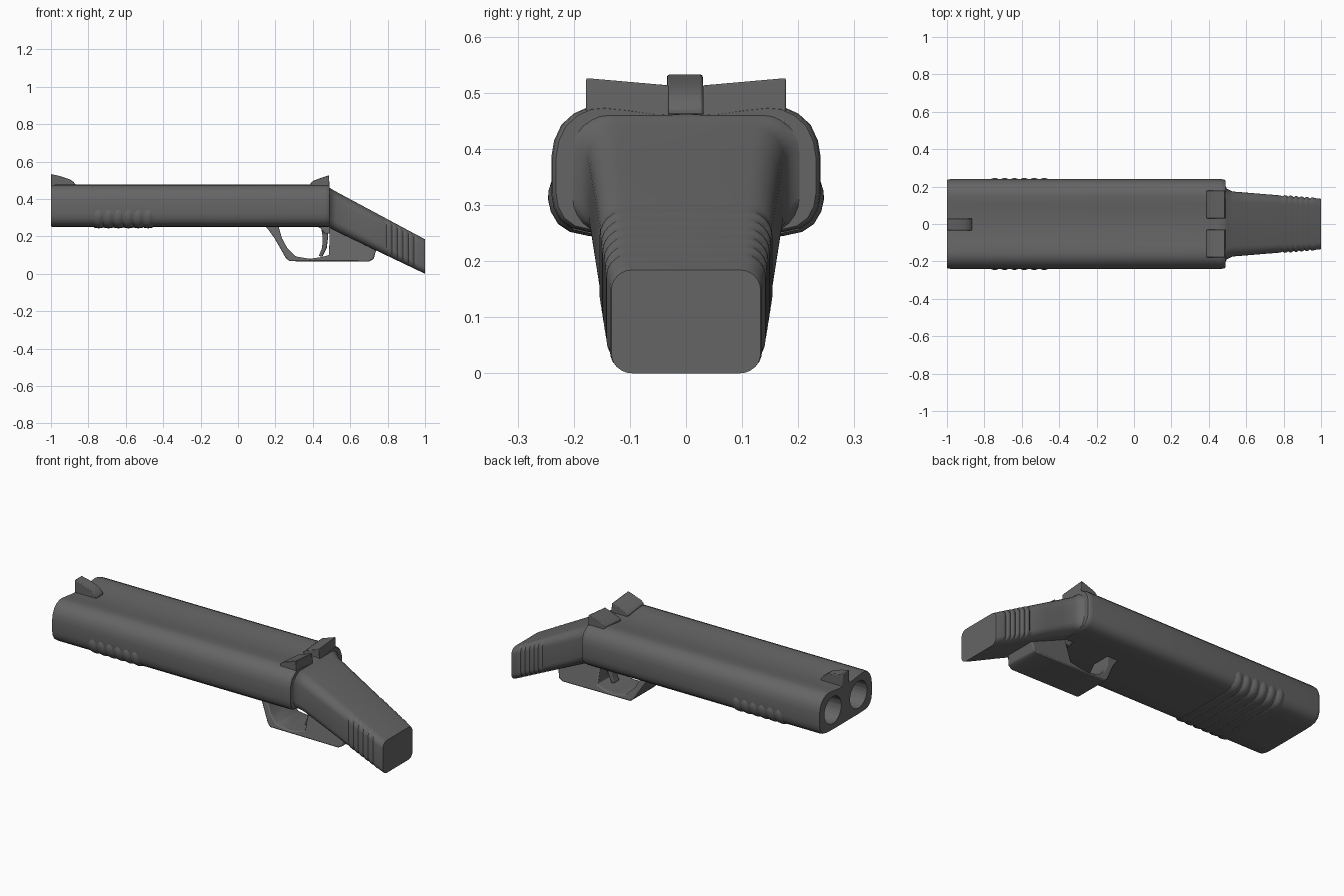
import bpy, bmesh, math

if "Cube" in bpy.data.objects:
    bpy.data.objects.remove(bpy.data.objects["Cube"])

# Dark gunmetal grey shared by every part
dark = bpy.data.materials.new("dark_grey")
dark.diffuse_color = (.13, .13, .13, 1)
dark.use_nodes = True
dark.node_tree.nodes["Principled BSDF"].inputs["Base Color"].default_value = dark.diffuse_color


def loft(name, rings, bevel=0.0, angle=35):
    """Skin a list of equal-length closed rings and cap both ends."""
    bm = bmesh.new()
    vs = [[bm.verts.new(p) for p in r] for r in rings]
    n = len(rings[0])
    for a, b in zip(vs, vs[1:]):
        for i in range(n):
            j = (i + 1) % n
            bm.faces.new((a[i], a[j], b[j], b[i]))
    bm.faces.new(vs[0][::-1])
    bm.faces.new(vs[-1])
    bmesh.ops.recalc_face_normals(bm, faces=bm.faces)
    me = bpy.data.meshes.new(name)
    bm.to_mesh(me)
    bm.free()
    me.materials.append(dark)
    ob = bpy.data.objects.new(name, me)
    bpy.context.collection.objects.link(ob)
    if bevel:
        m = ob.modifiers.new("soft_edges", 'BEVEL')
        m.width, m.segments, m.limit_method = bevel, 2, 'ANGLE'
    smooth(ob, angle)
    return ob


def smooth(ob, angle=35):
    bpy.ops.object.select_all(action='DESELECT')
    ob.select_set(True)
    bpy.context.view_layer.objects.active = ob
    bpy.ops.object.shade_smooth_by_angle(angle=math.radians(angle))


def plate(name, profile, y0, y1, taper=0.0, **kw):
    """Extrude an x/z profile sideways, optionally narrowing with height."""
    return loft(name, [[(x, y * (1 - taper * (z - .065)), z) for x, z in profile]
                       for y in (y0, y1)], **kw)


def mirrored(half):
    return half + [(-y, z) for y, z in reversed(half) if y > 0]


def scaled(section, x, s, cz):
    return [(x, y * s, cz + (z - cz) * s) for y, z in section]


def rounded(x, w, zb, zt, r, n=6):
    """Rounded rectangle in the y/z plane."""
    pts = []
    for k, (sy, cz) in enumerate([(1, zt - r), (-1, zt - r), (-1, zb + r), (1, zb + r)]):
        for i in range(n + 1):
            a = math.pi / 2 * (k + i / n)
            pts.append((x, sy * (w - r) + r * math.cos(a), cz + r * math.sin(a)))
    return pts


# Barrel body with a shallow groove along the top
section = mirrored([(0, .462), (.06, .465), (.11, .472), (.15, .476), (.175, .474),
                    (.20, .463), (.222, .443), (.235, .415), (.24, .385), (.24, .32),
                    (.236, .295), (.225, .274), (.205, .259), (.175, .252), (.12, .25), (0, .25)])
body = loft("barrel_body", [scaled(section, x, s, .365) for x, s in
            [(-1, .975), (-.995, .99), (-.98, 1), (.465, 1), (.483, .99), (.49, .965)]])

# Twin bores
for side in (-1, 1):
    bpy.ops.mesh.primitive_cylinder_add(vertices=32, radius=.076, depth=.8,
                                        location=(-.9, side * .115, .362),
                                        rotation=(0, math.pi / 2, 0))
    cutter = bpy.context.object
    cutter.name = "bore_cutter"
    cutter.hide_render = True
    cutter.data.materials.append(dark)
    mod = body.modifiers.new("bore", 'BOOLEAN')
    mod.object, mod.solver = cutter, 'EXACT'
    bpy.context.view_layer.objects.active = body
    bpy.ops.object.modifier_apply(modifier=mod.name)
    bpy.data.objects.remove(cutter)
smooth(body)

# Gripping ribs wrapped around the underside near the muzzle
rib = mirrored([(0, .33), (.22, .36), (.239, .345), (.245, .325), (.246, .31), (.241, .288),
                (.228, .266), (.207, .252), (.175, .245), (0, .243)])
for i in range(6):
    x = -.745 + i * .053
    loft("fore_rib_%d" % (i + 1), [scaled(rib, x + dx, s, .36) for dx, s in
         [(-.026, .965), (-.018, .982), (-.008, .996), (0, 1), (.008, .996), (.018, .982),
          (.026, .965)]], angle=60)


# Sloping grip with scalloped sides
def grip_ring(x, dw=0.0, shrink=0.0):
    t = (x - .5) / .5
    top, bottom = .452 - .268 * t, .238 - .238 * t
    w = .176 - .041 * t + dw
    return rounded(x, w - shrink, bottom + shrink, top - shrink, .058 - .022 * t)


grip = [rounded(.46, .21, .252, .464, .066), rounded(.488, .206, .25, .461, .066),
        rounded(.497, .188, .241, .455, .062)]
grip += [grip_ring(x) for x in (.525, .6, .7, .78)]
for i in range(6):
    x = .795 + i * .029
    grip += [grip_ring(x, -.004), grip_ring(x + .009, .003), grip_ring(x + .019, .003)]
grip += [grip_ring(.975), grip_ring(.995), grip_ring(1.0, -.002)]
loft("grip", grip, angle=50)

# Trigger guard: front strap, floor and rear block in one outline
guard = [(.14, .26), (.165, .232), (.195, .19), (.255, .085), (.275, .067), (.70, .065),
         (.725, .078), (.745, .15), (.60, .24), (.49, .28), (.487, .10), (.44, .088),
         (.385, .08), (.31, .092), (.265, .135), (.235, .19), (.215, .26)]
plate("trigger_guard", guard, -.108, .108, taper=2.6, bevel=.006)

# Trigger
plate("trigger", [(.44, .27), (.452, .20), (.45, .14), (.432, .095), (.45, .09),
                  (.475, .14), (.482, .20), (.482, .27)], -.025, .025, bevel=.006)

# Rear housing between body and trigger
plate("trigger_housing", [(.40, .262), (.44, .245), (.462, .215), (.52, .215), (.52, .28),
                          (.40, .28)], -.1, .1, taper=2.6, bevel=.005)

# Front sight blade
plate("front_sight", [(-1, .44), (-1, .533), (-.95, .522), (-.90, .505), (-.878, .49),
                      (-.865, .472), (-.865, .44)], -.034, .03, bevel=.004)

# Rear sight pair, rising outwards and backwards
for name, s in (("rear_sight_left", -1), ("rear_sight_right", 1)):
    rings = []
    for y, dz in ((.03, 0), (.178, .013)):
        rings.append([(.388, s * y, .44), (.388, s * y, .472 + dz), (.405, s * y, .486 + dz),
                      (.486, s * y, .514 + dz), (.491, s * y, .44)])
    loft(name, rings, bevel=.003)
